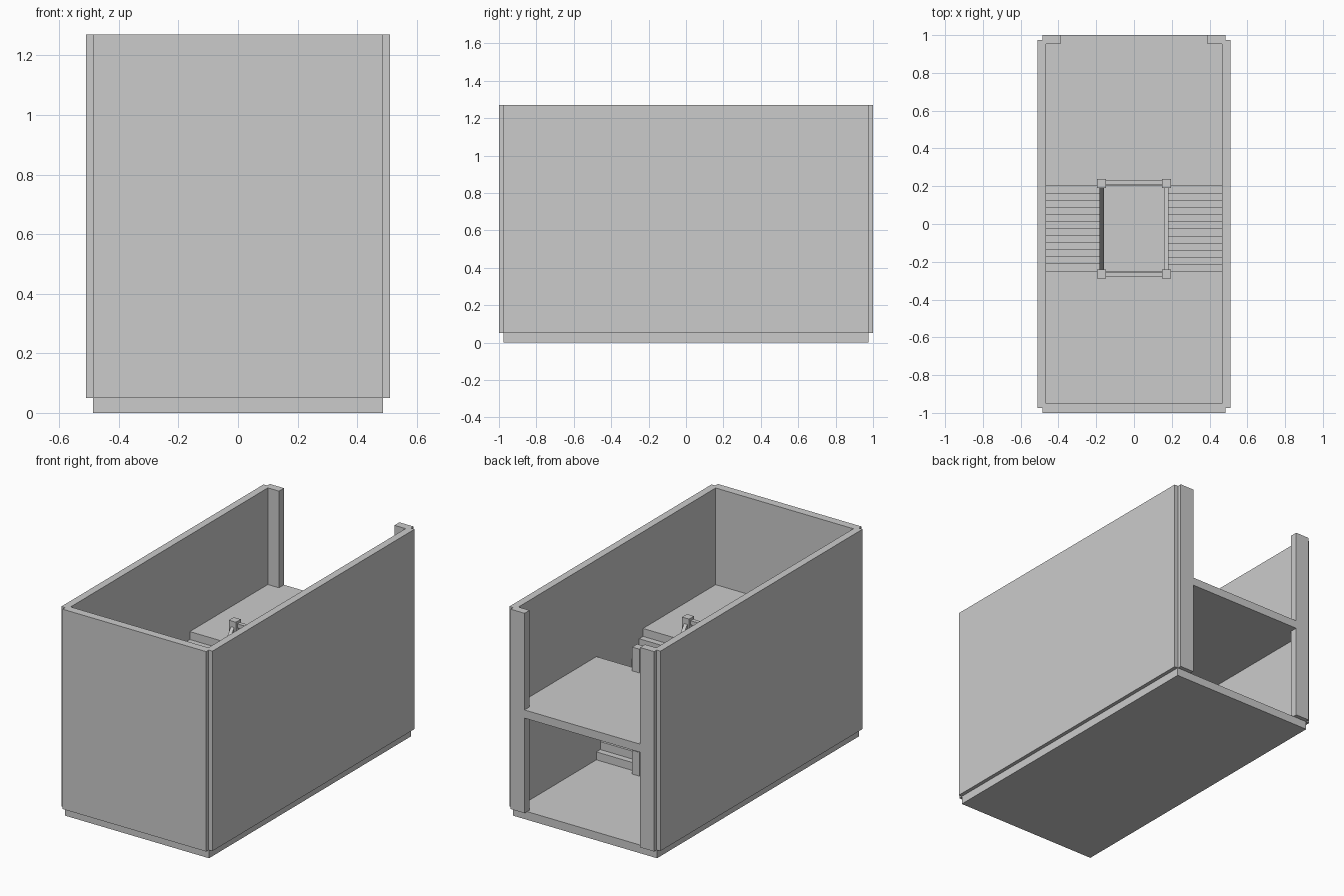
import bpy, bmesh
from math import atan2, hypot

if "Cube" in bpy.data.objects:
    bpy.data.objects.remove(bpy.data.objects["Cube"])

GROUND, UPPER, TOP = 0.05, 0.68, 1.27      # floor and wall-top heights
Y0, Y1 = -0.25, 0.20                       # stairwell opening
MID = (Y0 + Y1) / 2
STEPS = 12


def box(name, x, y, z, pitch=0.0):
    bm = bmesh.new()
    bmesh.ops.create_cube(bm, size=1)
    bmesh.ops.scale(bm, vec=(x[1] - x[0], y[1] - y[0], z[1] - z[0]), verts=bm.verts)
    me = bpy.data.meshes.new(name)
    bm.to_mesh(me)
    bm.free()
    ob = bpy.data.objects.new(name, me)
    ob.location = ((x[0] + x[1]) / 2, (y[0] + y[1]) / 2, (z[0] + z[1]) / 2)
    ob.rotation_euler.x = pitch
    bpy.context.collection.objects.link(ob)
    return ob


def prism(name, profile, x0, x1):
    """Extrude a (y, z) outline along x."""
    bm = bmesh.new()
    face = bm.faces.new([bm.verts.new((x0, y, z)) for y, z in profile])
    new = bmesh.ops.extrude_face_region(bm, geom=[face])["geom"]
    bmesh.ops.translate(bm, vec=(x1 - x0, 0, 0),
                        verts=[v for v in new if isinstance(v, bmesh.types.BMVert)])
    bmesh.ops.recalc_face_normals(bm, faces=bm.faces)
    me = bpy.data.meshes.new(name)
    bm.to_mesh(me)
    bm.free()
    ob = bpy.data.objects.new(name, me)
    bpy.context.collection.objects.link(ob)
    return ob


def span(s, a, b):
    return tuple(sorted((s * a, s * b)))


# Base and outer walls, with stepped corners
box("base_floor", (-0.487, 0.487), (-0.975, 0.975), (0, GROUND))
box("front_wall", (-0.485, 0.485), (-1.0, -0.95), (GROUND, TOP))
for s, side in ((-1, "left"), (1, "right")):
    box(side + "_wall", span(s, 0.465, 0.51), (-0.975, 0.975), (GROUND, TOP))
    box(side + "_back_post", span(s, 0.39, 0.485), (0.952, 1.0), (GROUND, TOP))

# Upper floor on either side of the stairwell
box("upper_floor_front", (-0.466, 0.466), (-0.951, Y0), (UPPER - 0.05, UPPER))
box("upper_floor_back", (-0.466, 0.466), (Y1, 1.0), (UPPER - 0.05, UPPER))

# Stepped stair outline, with a sloping underside
run = (Y1 - Y0) / STEPS
rise = (UPPER - GROUND) / (STEPS + 1)
outline = [(Y0, GROUND)]
for i in range(STEPS):
    z = GROUND + (i + 1) * rise
    outline += [(Y0 + i * run, z), (Y0 + (i + 1) * run, z)]
outline += [(Y1, UPPER - 0.10), (Y0 + run, GROUND)]

# Two opposed flights: the right one is the left turned half a circle
for s, side in ((-1, "left"), (1, "right")):
    def fy(y):
        return y if s < 0 else 2 * MID - y

    prism(side + "_stairs", [(fy(y), z) for y, z in outline], s * 0.18, s * 0.466)

    # Newel posts at the foot of this flight and at both upper corners
    low, high = fy(-0.265), fy(0.215)
    x = span(s, 0.148, 0.196)
    box(side + "_lower_newel", x, (low - 0.024, low + 0.024), (GROUND, 0.195))
    for y, end in ((-0.265, "front"), (0.215, "back")):
        box(f"{side}_{end}_upper_newel", x, (y - 0.024, y + 0.024), (UPPER, 0.825))

    # Sloping handrail
    dy, dz = high - low, 0.63
    half, cy, cz = hypot(dy, dz) / 2, MID, (0.17 + 0.80) / 2
    pitch = atan2(dz, abs(dy)) * (1 if dy > 0 else -1)
    box(side + "_handrail", span(s, 0.16, 0.182), (cy - half, cy + half),
        (cz - 0.0125, cz + 0.0125), pitch)

# Guard rails across the ends of the stairwell
for y, end in ((-0.268, "front"), (0.218, "back")):
    box(end + "_guard_rail", (-0.16, 0.16), (y - 0.0125, y + 0.0125), (0.785, 0.81))
